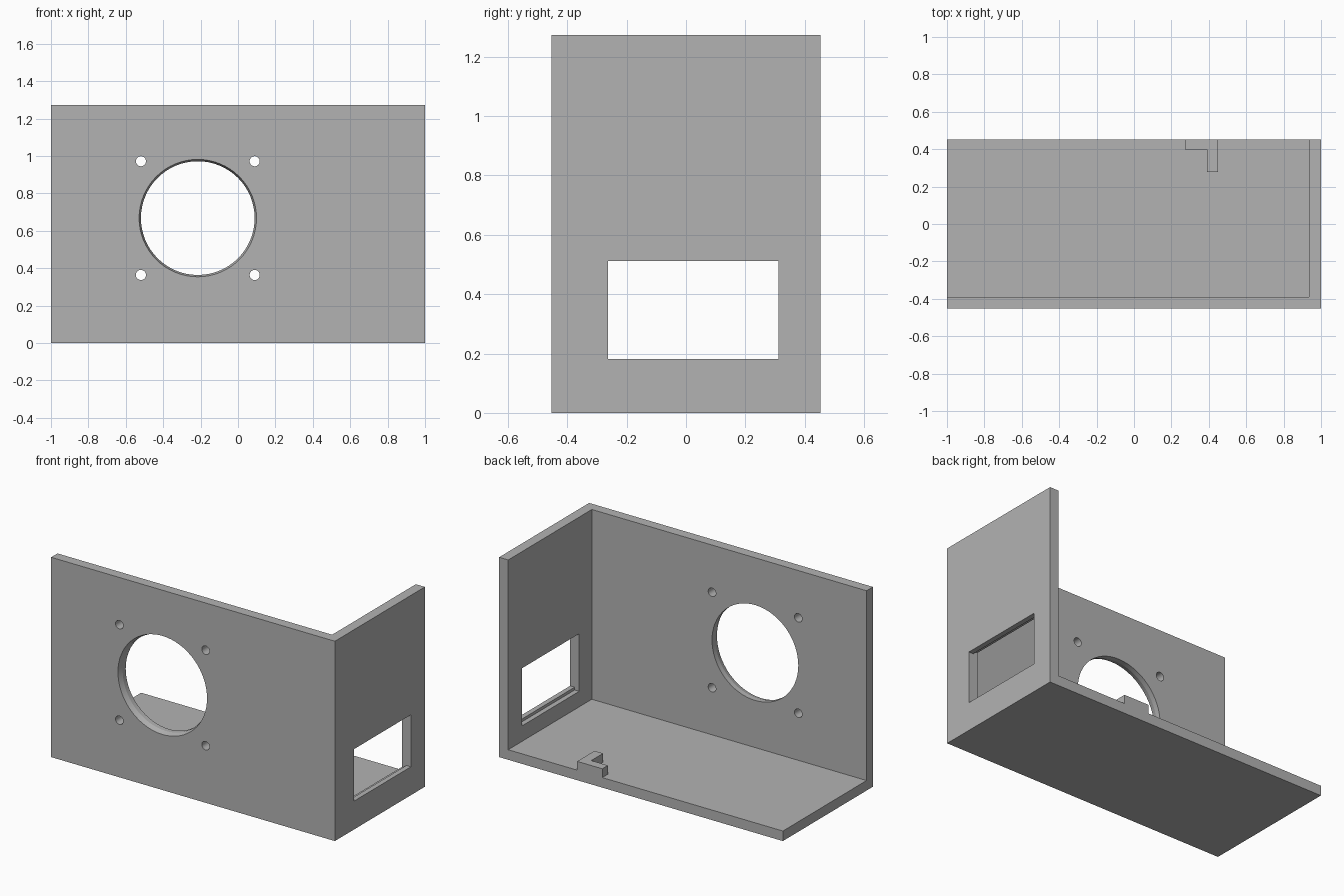
import bpy
import math

if "Cube" in bpy.data.objects:
    bpy.data.objects.remove(bpy.data.objects["Cube"], do_unlink=True)

grey = bpy.data.materials.new("plain grey")
grey.use_nodes = True
grey.diffuse_color = (0.45, 0.45, 0.45, 1)
grey.node_tree.nodes["Principled BSDF"].inputs["Base Color"].default_value = (0.45, 0.45, 0.45, 1)

HALF_Y, TOP, WALL = 0.453, 1.273, 0.064


def box(name, x0, x1, y0, y1, z0, z1):
    bpy.ops.mesh.primitive_cube_add(size=1, location=((x0 + x1) / 2, (y0 + y1) / 2, (z0 + z1) / 2))
    ob = bpy.context.object
    ob.name = name
    ob.scale = (x1 - x0, y1 - y0, z1 - z0)
    bpy.ops.object.transform_apply(location=False, rotation=False, scale=True)
    ob.data.materials.append(grey)
    return ob


def bore(name, x, z, y0, y1, r0, r1):
    """Round cutter along y, radius r0 at y0 and r1 at y1."""
    bpy.ops.mesh.primitive_cone_add(vertices=64, radius1=r0, radius2=r1, depth=y1 - y0,
                                    location=(x, (y0 + y1) / 2, z), rotation=(-math.pi / 2, 0, 0))
    ob = bpy.context.object
    ob.name = name
    ob.data.materials.append(grey)
    return ob


def combine(target, other, operation):
    mod = target.modifiers.new(operation.lower(), "BOOLEAN")
    mod.operation = operation
    mod.solver = "EXACT"
    mod.object = other
    other.hide_render = True
    bpy.context.view_layer.objects.active = target
    bpy.ops.object.modifier_apply(modifier=mod.name)
    bpy.data.objects.remove(other, do_unlink=True)


# Corner shell: floor, front wall and left wall
shell = box("corner_enclosure", -1, 1, -HALF_Y, HALF_Y, 0, TOP)
cutters = [box("hollow", -2, 1 - WALL, WALL - HALF_Y, 2, WALL, 2)]

# Large opening with a flared front rim, and four screw holes around it
cx, cz, spread = -0.215, 0.668, 0.304
cutters.append(bore("opening", cx, cz, -0.6, -0.2, 0.304, 0.304))
cutters.append(bore("flare", cx, cz, -0.486, -0.42, 0.324, 0.304))
for sx in (-1, 1):
    for sz in (-1, 1):
        cutters.append(bore("screw_hole", cx + sx * spread, cz + sz * spread,
                            -0.6, -0.2, 0.027, 0.027))

# Side window with a taller recess on its inner half
cutters.append(box("window", 0.8, 1.2, -0.262, 0.312, 0.181, 0.512))
cutters.append(box("window_recess", 0.8, 0.968, -0.262, 0.312, 0.163, 0.53))

for cutter in cutters:
    combine(shell, cutter, "DIFFERENCE")

# Small L-shaped stop on the floor at the back edge
stop = box("floor_stop", 0.273, 0.45, 0.397, HALF_Y, WALL, 0.12)
combine(stop, box("stop_arm", 0.39, 0.45, 0.278, HALF_Y, WALL, 0.12), "UNION")

# Smooth bores, sharp edges elsewhere
bpy.ops.object.select_all(action="DESELECT")
shell.select_set(True)
bpy.context.view_layer.objects.active = shell
bpy.ops.object.shade_smooth_by_angle(angle=math.radians(10))
